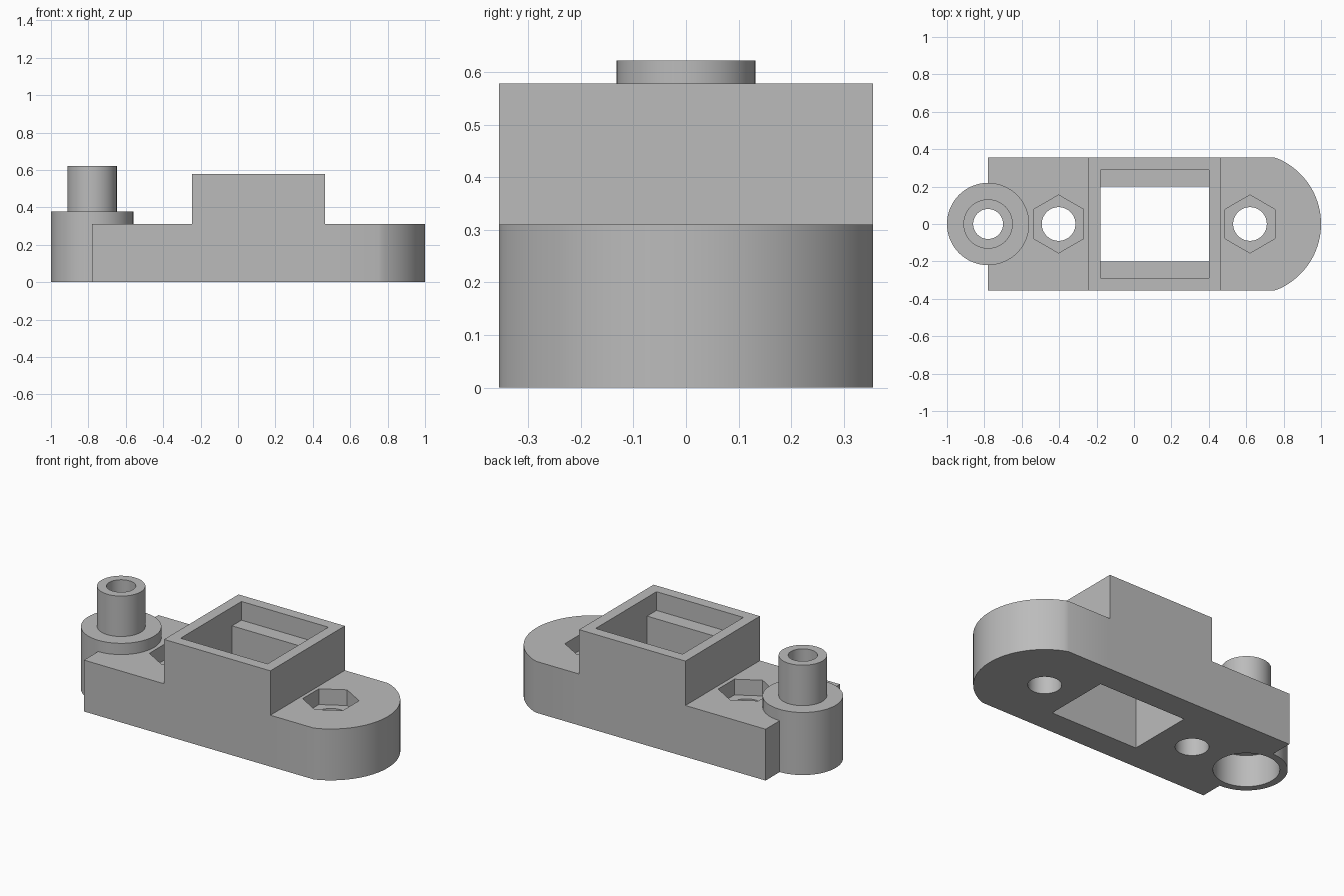
import bpy, bmesh
from math import cos, sin, atan2, radians, pi

cube = bpy.data.objects.get("Cube")
if cube:
    bpy.data.objects.remove(cube, do_unlink=True)

grey = bpy.data.materials.new("light grey")
grey.use_nodes = True
colour = (0.5, 0.5, 0.5, 1)
grey.diffuse_color = colour
grey.node_tree.nodes["Principled BSDF"].inputs["Base Color"].default_value = colour


def prism(name, outline, z0, z1):
    """Closed outline extruded from z0 to z1."""
    bm = bmesh.new()
    face = bm.faces.new([bm.verts.new((x, y, z0)) for x, y in outline])
    ext = bmesh.ops.extrude_face_region(bm, geom=[face])
    for v in ext["geom"]:
        if isinstance(v, bmesh.types.BMVert):
            v.co.z = z1
    bmesh.ops.recalc_face_normals(bm, faces=bm.faces)
    mesh = bpy.data.meshes.new(name)
    bm.to_mesh(mesh)
    bm.free()
    mesh.materials.append(grey)
    ob = bpy.data.objects.new(name, mesh)
    bpy.context.collection.objects.link(ob)
    return ob


def circle(x, r, n=64, turn=0):
    return [(x + r * cos(turn + 2 * pi * i / n), r * sin(turn + 2 * pi * i / n)) for i in range(n)]


def rect(x0, x1, half):
    return [(x0, -half), (x1, -half), (x1, half), (x0, half)]


def combine(body, part, operation):
    """Boolean the part into the body, then discard the part."""
    bpy.ops.object.select_all(action='DESELECT')
    body.select_set(True)
    bpy.context.view_layer.objects.active = body
    mod = body.modifiers.new("join", 'BOOLEAN')
    mod.operation = operation
    mod.solver = 'EXACT'
    mod.object = part
    bpy.ops.object.modifier_apply(modifier=mod.name)
    bpy.data.objects.remove(part, do_unlink=True)


POST_X, NUT_LEFT, NUT_RIGHT = -0.78, -0.403, 0.62
HALF, DECK = 0.355, 0.31

# Base plate with a rounded end
radius = 1 - NUT_RIGHT
sweep = atan2(HALF, 0.75 - NUT_RIGHT)
arc = [(NUT_RIGHT + radius * cos(a), radius * sin(a))
       for a in (sweep * (i / 20 - 1) for i in range(41))]
arc[0], arc[-1] = (0.75, -HALF), (0.75, HALF)
body = prism("mounting_bracket", [(POST_X, -HALF)] + arc + [(POST_X, HALF)], 0, DECK)

# Raised housing and stepped post
for part in (
    prism("housing", rect(-0.245, 0.465, HALF), 0, 0.578),
    prism("post_foot", circle(POST_X, 0.22), 0, 0.378),
    prism("post", circle(POST_X, 0.132), 0.2, 0.622),
):
    combine(body, part, 'UNION')

# Housing pocket with ledges, and the post bore
cuts = [
    prism("pocket", rect(-0.18, 0.40, 0.29), 0.465, 0.8),
    prism("window", rect(-0.18, 0.40, 0.20), -0.1, 0.52),
    prism("post_hole", circle(POST_X, 0.08), -0.1, 0.8),
    prism("post_socket", circle(POST_X, 0.178), -0.1, 0.19),
]
# Hexagonal nut recesses with bolt holes
for x in (NUT_LEFT, NUT_RIGHT):
    cuts.append(prism("nut_recess", circle(x, 0.155, 6, pi / 2), DECK - 0.095, 0.5))
    cuts.append(prism("bolt_hole", circle(x, 0.09), -0.1, 0.5))
for cut in cuts:
    combine(body, cut, 'DIFFERENCE')

bpy.ops.object.shade_smooth_by_angle(angle=radians(25))
